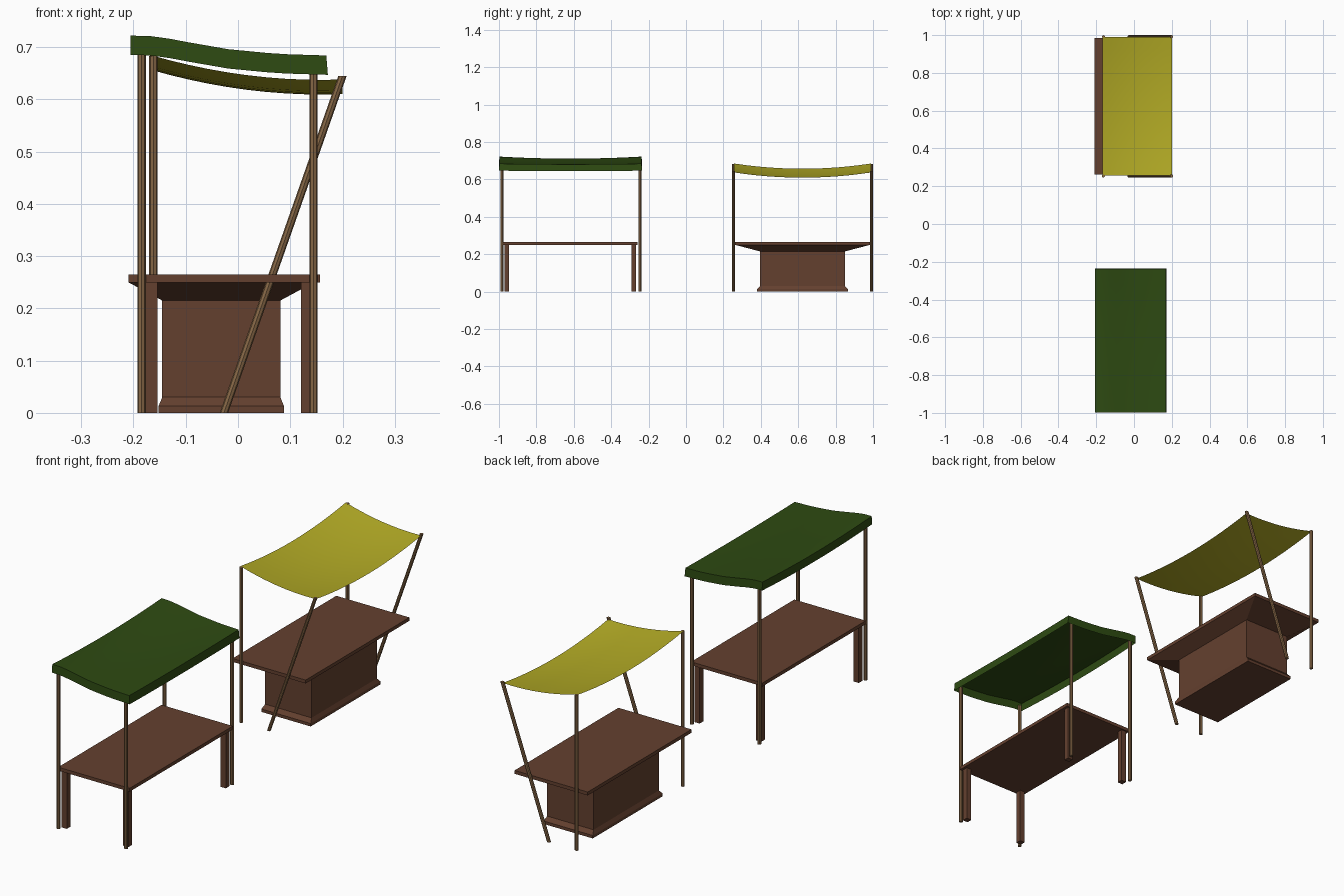
import bpy, bmesh, math
from mathutils import Vector

if "Cube" in bpy.data.objects:
    bpy.data.objects.remove(bpy.data.objects["Cube"], do_unlink=True)


def material(name, rgb):
    m = bpy.data.materials.new(name)
    m.use_nodes = True
    m.diffuse_color = (*rgb, 1)
    m.node_tree.nodes["Principled BSDF"].inputs["Base Color"].default_value = (*rgb, 1)
    return m


WOOD = material("dark wood", (0.127, 0.051, 0.028))
POLE = material("pole wood", (0.24, 0.135, 0.061))
GREEN = material("green cloth", (0.027, 0.069, 0.006))
YELLOW = material("yellow cloth", (0.456, 0.413, 0.019))


def finish(name, bm, mat, smooth=False):
    mesh = bpy.data.meshes.new(name)
    bm.to_mesh(mesh)
    bm.free()
    mesh.materials.append(mat)
    ob = bpy.data.objects.new(name, mesh)
    bpy.context.collection.objects.link(ob)
    if smooth:
        bpy.ops.object.select_all(action="DESELECT")
        ob.select_set(True)
        bpy.context.view_layer.objects.active = ob
        bpy.ops.object.shade_smooth_by_angle(angle=math.radians(30))
    return ob


def stacked(name, cx, cy, rings, mat):
    """Rectangular rings (half x, half y, z) bridged from bottom to top."""
    bm = bmesh.new()
    loops = []
    for hx, hy, z in rings:
        corners = ((-1, -1), (1, -1), (1, 1), (-1, 1))
        loops.append([bm.verts.new((cx + sx * hx, cy + sy * hy, z)) for sx, sy in corners])
    for a, b in zip(loops, loops[1:]):
        for i in range(4):
            j = (i + 1) % 4
            bm.faces.new((a[i], a[j], b[j], b[i]))
    bm.faces.new(loops[0][::-1])
    bm.faces.new(loops[-1])
    return finish(name, bm, mat)


def pole(name, foot, head, radius=0.008):
    """Eight-sided pole with level ends."""
    bm = bmesh.new()
    bmesh.ops.create_cone(bm, cap_ends=True, segments=8, radius1=radius, radius2=radius, depth=1)
    foot, head = Vector(foot), Vector(head)
    for v in bm.verts:
        end = head if v.co.z > 0 else foot
        v.co = Vector((v.co.x, v.co.y, 0)) + end
    return finish(name, bm, POLE)


def sheet(x0, x1, y0, y1, height, nx=10, ny=12):
    """Cloth grid whose height depends on u (across) and v (along, -1 to 1)."""
    bm = bmesh.new()
    rows = []
    for i in range(nx + 1):
        u = i / nx
        row = []
        for j in range(ny + 1):
            v = 2 * j / ny - 1
            row.append(bm.verts.new((x0 + u * (x1 - x0), y0 + (v + 1) / 2 * (y1 - y0), height(u, v))))
        rows.append(row)
    for a, b in zip(rows, rows[1:]):
        for j in range(ny):
            bm.faces.new((a[j], b[j], b[j + 1], a[j + 1]))
    return bm


# Green stall: table with four legs
GX, GY = -0.017, -0.619
stacked("green_stall_tabletop", GX, GY, [(0.174, 0.359, 0.25), (0.174, 0.359, 0.265)], WOOD)
for sx, side in ((-1, "right"), (1, "left")):
    for sy, end in ((-1, "front"), (1, "back")):
        stacked(f"table_leg_{end}_{side}", GX + sx * 0.15, GY + sy * 0.339,
                [(0.0125, 0.0125, 0), (0.0125, 0.0125, 0.25)], WOOD)
        x = -0.02 + sx * 0.1645
        pole(f"green_stall_pole_{end}_{side}", (x, -0.616 + sy * 0.369, 0),
             (x, -0.616 + sy * 0.369, 0.698 if sx < 0 else 0.665))

# Green canopy: sagging top with a hanging skirt
PROFILE = [(0, 0.722), (0.13, 0.721), (0.3, 0.709), (0.5, 0.696), (0.75, 0.687), (1, 0.684)]


def canopy_height(u, v):
    for (a, za), (b, zb) in zip(PROFILE, PROFILE[1:]):
        if u <= b + 1e-6:
            return za + (zb - za) * (u - a) / (b - a) - 0.011 * (1 - v * v) * (1 - 0.7 * u)


bm = sheet(-0.206, 0.169, -0.998, -0.237, canopy_height)
rim = [e for e in bm.edges if e.is_boundary]
skirt = bmesh.ops.extrude_edge_only(bm, edges=rim)
for v in skirt["geom"]:
    if isinstance(v, bmesh.types.BMVert):
        v.co.z -= 0.037
        v.co.x += 0.003 if v.co.x > 0.168 else 0
        v.co.y = GY + (v.co.y - GY) * 1.003
bmesh.ops.recalc_face_normals(bm, faces=bm.faces)
if max(bm.faces, key=lambda f: abs(f.normal.z)).normal.z < 0:
    bmesh.ops.reverse_faces(bm, faces=bm.faces)
finish("green_canopy", bm, GREEN, True)

# Yellow stall: counter on a pedestal with plinth and flared support
YX, YY = -0.032, 0.623
stacked("counter_pedestal", YX, YY,
        [(0.12, 0.243, 0), (0.12, 0.243, 0.013), (0.113, 0.227, 0.03), (0.113, 0.227, 0.215),
         (0.178, 0.361, 0.25), (0.178, 0.361, 0.265)], WOOD)

# Upright and leaning poles
for y, end in ((0.254, "front"), (0.992, "back")):
    pole(f"yellow_stall_pole_{end}", (-0.162, y, 0), (-0.162, y, 0.683))
    pole(f"leaning_pole_{end}", (-0.027, y, 0), (0.2, y, 0.645))

# Yellow awning sagging between the poles
bm = sheet(-0.168, 0.2, 0.256, 0.99,
           lambda u, v: 0.685 - 0.047 * u - 0.06 * u * (1 - u) - 0.028 * (1 - v * v))
finish("yellow_awning", bm, YELLOW, True)
